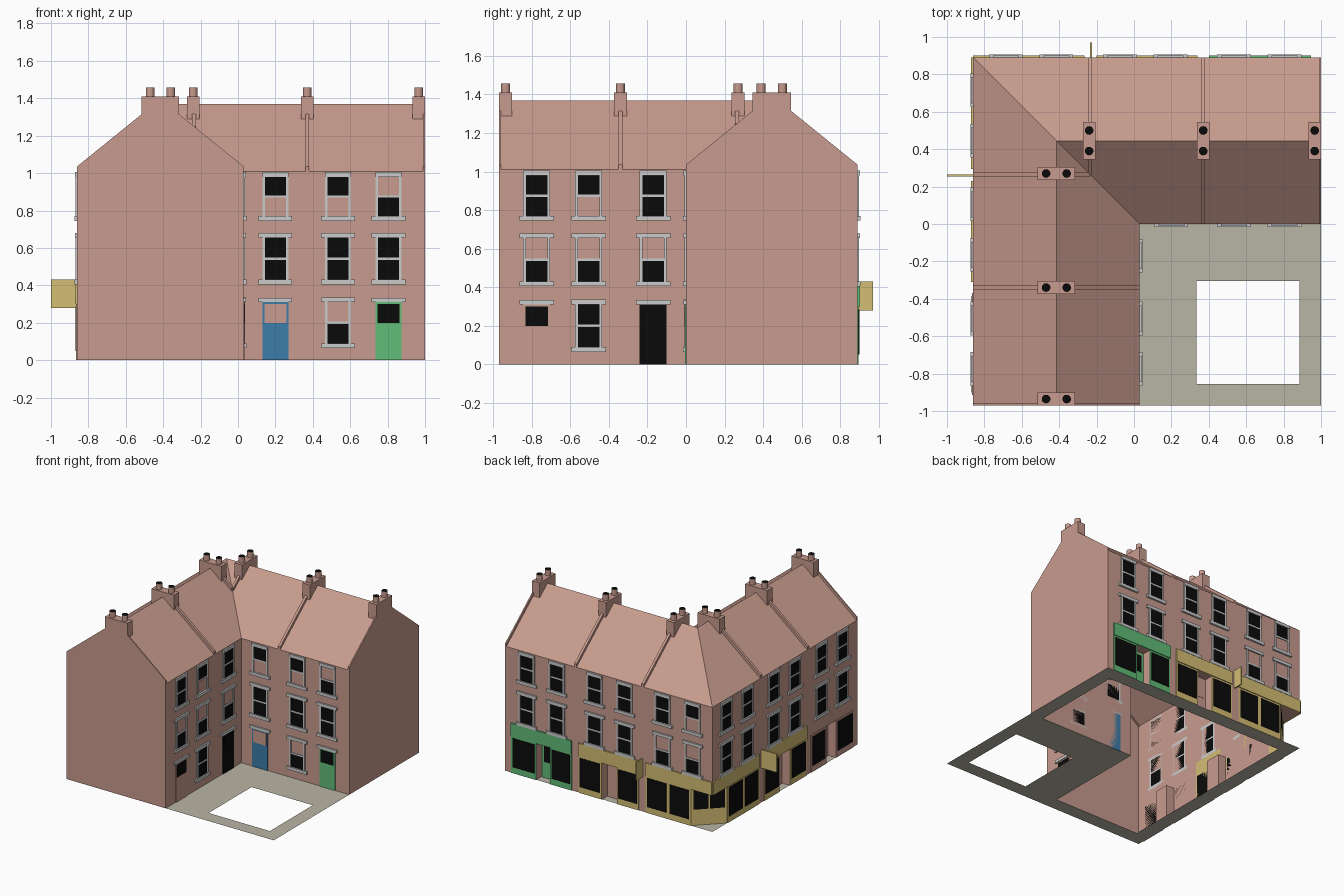
import bpy, bmesh, math
from mathutils import Vector, Matrix

if "Cube" in bpy.data.objects:
    bpy.data.objects.remove(bpy.data.objects["Cube"])

# flat colours
COL = {"brick": (.578, .328, .271), "trim": (.60, .60, .60), "black": (.003, .003, .003),
       "blue": (.045, .202, .392), "green": (.119, .503, .188), "yellow": (.66, .51, .175),
       "pavement": (.485, .468, .376)}
NAMES = list(COL)
MATS = []
for n, c in COL.items():
    mt = bpy.data.materials.new(n + " paint")
    mt.diffuse_color = (*c, 1)
    mt.use_nodes = True
    mt.node_tree.nodes["Principled BSDF"].inputs["Base Color"].default_value = mt.diffuse_color
    MATS.append(mt)

# overall plan: the back wing is described, the left wing is its diagonal mirror
W, E, N, K = -.86, 1.0, .89, .03     # west, east, north walls, mirror constant
EAVE, RIDGE, RY = 1.01, 1.37, .445


def flip(p, m):
    return Vector((K - p[1], K - p[0], p[2])) if m else Vector(p)


def finish(name, bm):
    me = bpy.data.meshes.new(name)
    bm.to_mesh(me)
    bm.free()
    for mt in MATS:
        me.materials.append(mt)
    ob = bpy.data.objects.new(name, me)
    bpy.context.collection.objects.link(ob)
    return ob


def face(bm, pts, out, m=False, mat="brick"):
    """One flat face turned towards the direction out."""
    f = bm.faces.new([bm.verts.new(flip(p, m)) for p in pts])
    f.normal_update()
    o = flip(out, m) - flip((0, 0, 0), m)
    if f.normal.dot(o) < 0:
        f.normal_flip()
    f.material_index = NAMES.index(mat)


def boxes(name, items, m=False):
    """Several boxes (x0,x1,y0,y1,z0,z1,colour) in one object."""
    bm = bmesh.new()
    for x0, x1, y0, y1, z0, z1, mat in items:
        a, b = flip((x0, y0, z0), m), flip((x1, y1, z1), m)
        mid, d = (a + b) / 2, b - a
        mx = Matrix.Translation(mid) @ Matrix.Diagonal((abs(d.x), abs(d.y), abs(d.z), 1))
        r = bmesh.ops.create_cube(bm, size=1, matrix=mx)
        for f in {f for v in r["verts"] for f in v.link_faces}:
            f.material_index = NAMES.index(mat)
    return finish(name, bm)


def plate(side, x0, x1, z0, z1, t, mat):
    """Plate lying on the street wall (1) or courtyard wall (-1)."""
    y = N if side > 0 else 0
    return (x0, x1, min(y, y + side * t), max(y, y + side * t), z0, z1, mat)


# walls and roof of one wing, with shop doorways and the cut corner left open
DOORS = [(.595, .72), (-.005, .13)]
DEPTH, DTOP, CUT = .07, .30, -.67


def wing(name, m):
    bm = bmesh.new()
    xs = [W, CUT, -.005, .13, .595, .72, E]
    for i, (a, b) in enumerate(zip(xs, xs[1:])):
        z0 = DTOP if i in (0, 2, 4) else 0
        face(bm, [(a, N, z0), (b, N, z0), (b, N, EAVE), (a, N, EAVE)], (0, 1, 0), m)
    for a, b in DOORS:                                    # doorway recesses
        y = N - DEPTH
        face(bm, [(a, y, 0), (b, y, 0), (b, y, DTOP), (a, y, DTOP)], (0, 1, 0), m)
        face(bm, [(a, y, DTOP), (b, y, DTOP), (b, N, DTOP), (a, N, DTOP)], (0, 0, -1), m)
        for x, d in ((a, 1), (b, -1)):
            face(bm, [(x, y, 0), (x, N, 0), (x, N, DTOP), (x, y, DTOP)], (d, 0, 0), m)
    face(bm, [(K, 0, 0), (E, 0, 0), (E, 0, EAVE), (K, 0, EAVE)], (0, -1, 0), m)
    face(bm, [(E, 0, 0), (E, N, 0), (E, N, EAVE), (E, RY, RIDGE), (E, 0, EAVE)], (1, 0, 0), m)
    face(bm, [(K, 0, EAVE), (E, 0, EAVE), (E, RY, RIDGE), (K - RY, RY, RIDGE)], (0, 0, 1), m)
    face(bm, [(W, N, EAVE), (E, N, EAVE), (E, RY, RIDGE), (K - RY, RY, RIDGE)], (0, 0, 1), m)
    finish(name, bm)


# raised party wall strip following the roof
def strip(name, x0, x1, ys, m):
    def h(y):
        return EAVE + (RIDGE - EAVE) * (1 - abs(y - RY) / RY)
    prof = [(y, h(y) + .026) for y in ys] + [(y, h(y) - .01) for y in reversed(ys)]
    bm = bmesh.new()
    f = bm.faces.new([bm.verts.new(flip((x0, y, z), m)) for y, z in prof])
    r = bmesh.ops.extrude_face_region(bm, geom=[f])
    move = flip((x1 - x0, 0, 0), m) - flip((0, 0, 0), m)
    bmesh.ops.translate(bm, vec=move, verts=[v for v in r["geom"] if isinstance(v, bmesh.types.BMVert)])
    bmesh.ops.recalc_face_normals(bm, faces=bm.faces)
    finish(name, bm)


# chimney stack with two round pots
def chimney(name, xc, m):
    boxes(name + "_stack", [(xc - .034, xc + .034, .345, .545, 1.22, 1.41, "brick")], m)
    bm = bmesh.new()
    for y in (.39, .5):
        for r, z0, z1, mat in ((.023, 1.40, 1.455, "brick"), (.023, 1.45, 1.458, "black")):
            mx = Matrix.Translation(flip((xc, y, (z0 + z1) / 2), m))
            g = bmesh.ops.create_cone(bm, cap_ends=True, segments=14, radius1=r, radius2=r,
                                      depth=z1 - z0, matrix=mx)
            for f in {f for v in g["verts"] for f in v.link_faces}:
                f.material_index = NAMES.index(mat if f.normal.z > .5 else "brick")
    bmesh.ops.recalc_face_normals(bm, faces=bm.faces)
    for f in bm.faces:
        f.material_index = NAMES.index("black" if f.normal.z > .5 else "brick")
    finish(name + "_pots", bm)


# sash window: panes is b (both dark), u (upper dark), l (lower dark)
ROWS = {"top": (.77, .98, .07), "mid": (.43, .655, .09), "low": (.09, .31, .09)}


def window(name, side, x, row, panes, m):
    zb, zt, lw = ROWS[row]
    zm = (zb + zt) / 2
    it = [plate(side, x - .09, x + .09, zb - .025, zb, .015, "trim"),
          plate(side, x - lw, x + lw, zt, zt + .025, .012, "trim"),
          plate(side, x - .07, x - .056, zb, zt, .008, "trim"),
          plate(side, x + .056, x + .07, zb, zt, .008, "trim"),
          plate(side, x - .056, x + .056, zm - .006, zm + .006, .006, "trim")]
    if panes in "bl":
        it.append(plate(side, x - .056, x + .056, zb, zm - .006, .004, "black"))
    if panes in "bu":
        it.append(plate(side, x - .056, x + .056, zm + .006, zt, .004, "black"))
    boxes(name, it, m)


def door(name, x, leaf, pane, m):
    boxes(name, [plate(-1, x - .07, x + .07, 0, .31, .005, leaf),
                 plate(-1, x - .058, x + .058, .2, .3, .008, pane),
                 plate(-1, x - .09, x + .09, .31, .333, .012, "trim")], m)


# shop front: frame panels, dark glass and name board
def shop(name, panels, colour, board, m):
    it = []
    for a, b in panels:
        it.append(plate(1, a, b, 0, DTOP, .005, colour))
        it.append(plate(1, a + .015, b - .015, .05, .285, .009, "black"))
    if board:
        it.append(plate(1, board[0], board[1], .30, .405, .012, colour))
    boxes(name, it, m)


COURT = [.2, .535, .805]
STREET = [-.685, -.415, -.075, .195, .535, .805]
for m, w in ((False, "back"), (True, "left")):
    wing(w + "_wing_shell", m)
    strip(w + "_corner_party_wall", -.245, -.225, [.265, RY, N], m)
    strip(w + "_middle_party_wall", .36, .38, [0, RY, N], m)
    strip(w + "_gable_coping", .99, E, [0, RY, N], m)
    for i, x in enumerate((-.24, .37, .966)):
        chimney(f"{w}_chimney_{i + 1}", x, m)
    rows = {"top": "bub", "mid": "lll"} if m else {"top": "uul", "mid": "bbb"}
    for row, code in rows.items():
        for i, x in enumerate(COURT):
            window(f"{w}_courtyard_window_{row}_{i + 1}", -1, x, row, code[i], m)
        codes = "bbbbbb" if m else ("ubbbbb" if row == "top" else "llbbbb")
        for i, x in enumerate(STREET):
            window(f"{w}_street_window_{row}_{i + 1}", 1, x, row, codes[i], m)
    window(w + "_courtyard_window_ground", -1, COURT[1], "low", "b" if m else "l", m)
    door(w + "_inner_door", COURT[0], "black" if m else "blue", "black" if m else "brick", m)
    door(w + "_outer_door", COURT[2], "brick" if m else "green", "black", m)
    # shops along the street
    shop(w + "_end_shop", [(.40, .595), (.72, .945)], "brick" if m else "green",
         None if m else (.40, .945), m)
    shop(w + "_middle_shop", [(-.2, -.005), (.13, .34)], "yellow", (-.2, .34), m)
    shop(w + "_corner_shop", [(CUT, -.465), (-.465, -.265)], "yellow", (W, -.265), m)
    for i, (a, b) in enumerate(DOORS):
        y, leaf = N - DEPTH, "green" if i == 0 and not m else "brick"
        boxes(f"{w}_shop_door_{i + 1}",
              [(a + .005, b - .005, y, y + .005, 0, .29, leaf),
               (a + .025, b - .025, y, y + .008, .13, .27, "black" if leaf == "green" else leaf)], m)
    # hanging sign
    reach, z = (.14 if m else .08), (.28, .43)
    boxes(w + "_hanging_sign", [(-.235, -.225, N, N + reach, *z, "yellow")], m)

# cut corner of the corner shop, with its windows and the ceiling over it
bm = bmesh.new()
p, q = Vector((CUT, N, 0)), Vector((W, K - CUT, 0))
out = Vector((-1, 1, 0)).normalized()


def slanted(s, t, z0, z1, off, mat):
    a, b = p.lerp(q, s) + out * off, p.lerp(q, t) + out * off
    face(bm, [(a.x, a.y, z0), (b.x, b.y, z0), (b.x, b.y, z1), (a.x, a.y, z1)], out, False, mat)


slanted(0, 1, 0, DTOP, 0, "yellow")
slanted(.06, .48, .13, .285, .005, "black")
slanted(.52, .94, .13, .285, .005, "black")
face(bm, [(CUT, N, DTOP), (W, K - CUT, DTOP), (W, N, DTOP)], (0, 0, -1), False, "brick")
finish("corner_shop_front", bm)

# pavement: ring under the walls and courtyard with a square opening
bm = bmesh.new()
xs = [W, -.745, K, .335, .885, E]
ys = [K - x for x in reversed(xs)]
for i in range(5):
    for j in range(5):
        ring = i in (0, 4) or j in (0, 4)
        court = i >= 2 and j <= 2 and (i, j) != (3, 1)
        if ring or court:
            a, b, c, d = xs[i], xs[i + 1], ys[j], ys[j + 1]
            face(bm, [(a, c, 0), (b, c, 0), (b, d, 0), (a, d, 0)], (0, 0, 1), False, "pavement")
bmesh.ops.remove_doubles(bm, verts=bm.verts, dist=.0001)
finish("pavement", bm)
